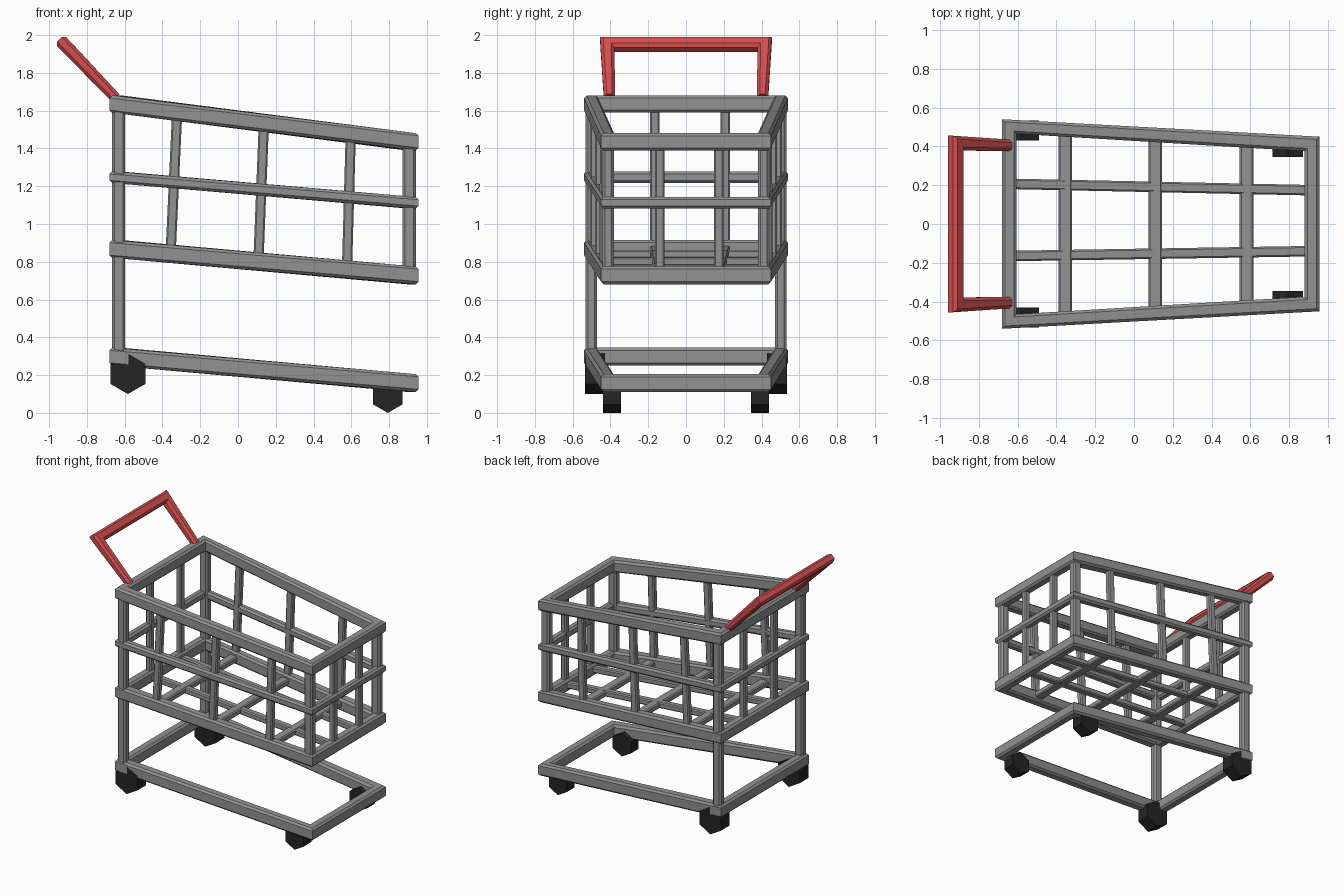
import bpy, bmesh, math
from mathutils import Vector

if "Cube" in bpy.data.objects:
    bpy.data.objects.remove(bpy.data.objects["Cube"])


def material(name, col):
    m = bpy.data.materials.new(name)
    m.diffuse_color = (*col, 1)
    m.use_nodes = True
    m.node_tree.nodes["Principled BSDF"].inputs["Base Color"].default_value = m.diffuse_color
    return m


GREY = material("grey metal", (0.29, 0.29, 0.29))
RED = material("red handle", (0.68, 0.08, 0.08))
BLACK = material("black rubber", (0.018, 0.018, 0.018))


def loft(name, sections, mat, closed=False):
    """Skin equal-length cross-sections; capped unless closed."""
    bm = bmesh.new()
    rows = [[bm.verts.new(p) for p in s] for s in sections]
    n = len(rows[0])
    pairs = list(zip(rows, rows[1:])) + ([(rows[-1], rows[0])] if closed else [])
    for a, b in pairs:
        for i in range(n):
            j = (i + 1) % n
            bm.faces.new((a[i], a[j], b[j], b[i]))
    if not closed:
        bm.faces.new(rows[0])
        bm.faces.new(rows[-1][::-1])
    bmesh.ops.recalc_face_normals(bm, faces=bm.faces)
    me = bpy.data.meshes.new(name)
    bm.to_mesh(me)
    bm.free()
    me.materials.append(mat)
    ob = bpy.data.objects.new(name, me)
    bpy.context.collection.objects.link(ob)
    return ob


def profile(w, h, c):
    """Chamfered rectangle, centred."""
    a, b = w / 2, h / 2
    return [(a, -b + c), (a, b - c), (a - c, b), (-a + c, b),
            (-a, b - c), (-a, -b + c), (-a + c, -b), (a - c, -b)]


def beam(name, p, q, w, d, ref, mat=GREY, c=0.008):
    """Bar from p to q, width w along ref, depth d across it."""
    p, q, ref = Vector(p), Vector(q), Vector(ref)
    t = (q - p).normalized()
    u = (ref - t * ref.dot(t)).normalized()
    v = t.cross(u)
    return loft(name, [[e + u * a + v * b for a, b in profile(w, d, c)] for e in (p, q)], mat)


# Plan outline: tapered from rear (left) to nose (right)
X0, X1, Y0, Y1 = -0.68, 0.955, 0.54, 0.45


def half_width(x):
    return Y0 + (Y1 - Y0) * (x - X0) / (X1 - X0)


def ring(name, z0, z1, w, h):
    secs = []
    for x, s, sy in ((X0, -1, -1), (X1, 1, -1), (X1, 1, 1), (X0, -1, 1)):
        y = half_width(x) - w / 2
        z = z0 if s < 0 else z1
        secs.append([(x + s * (o - w / 2), sy * (y + o), z + k)
                     for o, k in profile(w, h, 0.014)])
    loft(name, secs, GREY, closed=True)


# Basket rings and base frame: centre heights at rear and nose
ring("basket_top_ring", 1.635, 1.435, 0.075, 0.092)
ring("basket_middle_ring", 1.248, 1.112, 0.06, 0.062)
ring("basket_bottom_ring", 0.868, 0.728, 0.075, 0.094)
ring("base_frame", 0.298, 0.158, 0.075, 0.094)


def top_z(x):
    return 1.635 - 0.2 * (x - X0) / (X1 - X0)


def bottom_z(x):
    return 0.868 - 0.14 * (x - X0) / (X1 - X0)


for s, side in ((-1, "right"), (1, "left")):
    # Corner posts
    y = s * 0.502
    beam("rear_post_" + side, (-0.632, y, 0.29), (-0.632, y, 1.62), 0.07, 0.06, (1, 0, 0), c=0.012)
    y = s * 0.412
    beam("nose_post_" + side, (0.907, y, 0.73), (0.907, y, 1.44), 0.07, 0.06, (1, 0, 0), c=0.012)
    # Leaning side slats
    for i, (xb, xt) in enumerate(((-0.357, -0.322), (0.108, 0.137), (0.577, 0.597))):
        beam(f"side_slat_{side}_{i}",
             (xb, s * (half_width(xb) - 0.036), bottom_z(xb)),
             (xt, s * (half_width(xt) - 0.036), top_z(xt)), 0.054, 0.045, (1, 0, 0))

# Floor cross bars
for i, x in enumerate((-0.355, 0.11, 0.58)):
    y = half_width(x) - 0.04
    beam(f"floor_cross_bar_{i}", (x, -y, bottom_z(x)), (x, y, bottom_z(x)), 0.07, 0.045, (1, 0, 0.0))

# Lengthwise floor bars with rear and nose slats
for i, (yr, yn) in enumerate(((0.207, 0.174), (-0.165, -0.14))):
    beam(f"floor_long_bar_{i}", (-0.64, yr, bottom_z(-0.64)), (0.915, yn, bottom_z(0.915)),
         0.054, 0.045, (0, 1, 0))
    beam(f"rear_slat_{i}", (-0.64, yr, 0.86), (-0.64, yr, 1.63), 0.05, 0.045, (0, 1, 0))
    beam(f"nose_slat_{i}", (0.917, yn, 0.73), (0.917, yn, 1.44), 0.05, 0.045, (0, 1, 0))

# Push handle: mitred U in a sloping plane
foot, tip = Vector((-0.648, 0, 1.668)), Vector((-0.919, 0, 1.95))
u = (tip - foot).normalized()
n = Vector((u.z, 0, -u.x))
secs = []
for base, k, y, sy in ((foot, 0, 0.405, -1), (tip, 1, 0.417, -1), (tip, 1, 0.417, 1), (foot, 0, 0.405, 1)):
    secs.append([base + u * (o * k) + n * h + Vector((0, sy * (y + o), 0))
                 for o, h in profile(0.06 + 0.016 * k, 0.056 + 0.012 * k, 0.016)])
loft("push_handle", secs, RED)


# Six-sided wheels
def wheel(name, x, y, z, r, w):
    secs = [[(x + r * math.sin(i * math.pi / 3), y + e * w / 2, z + r * math.cos(i * math.pi / 3))
             for i in range(6)] for e in (-1, 1)]
    loft(name, secs, BLACK)


for s, side in ((-1, "right"), (1, "left")):
    wheel("rear_wheel_" + side, -0.583, s * 0.482, 0.207, 0.107, 0.105)
    wheel("nose_wheel_" + side, 0.793, s * 0.392, 0.09, 0.09, 0.095)
